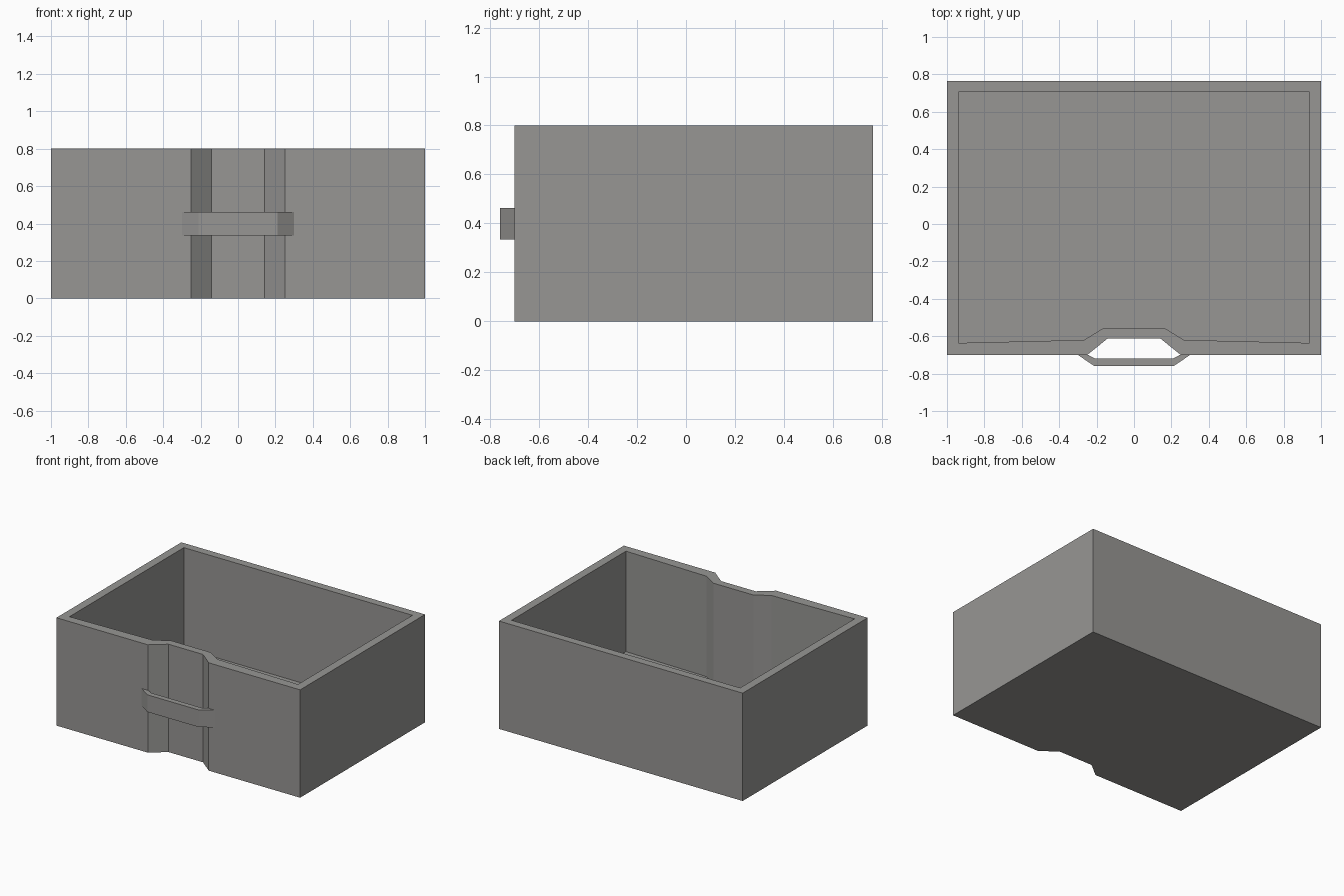
import bpy, bmesh

if "Cube" in bpy.data.objects:
    bpy.data.objects.remove(bpy.data.objects["Cube"])

grey = bpy.data.materials.new("warm_grey")
grey.diffuse_color = (0.31, 0.305, 0.295, 1)
grey.use_nodes = True
grey.node_tree.nodes["Principled BSDF"].inputs["Base Color"].default_value = grey.diffuse_color


def finish(bm, name):
    bmesh.ops.recalc_face_normals(bm, faces=bm.faces)
    mesh = bpy.data.meshes.new(name)
    bm.to_mesh(mesh)
    bm.free()
    mesh.materials.append(grey)
    obj = bpy.data.objects.new(name, mesh)
    bpy.context.collection.objects.link(obj)
    return obj


def mirrored(half):
    """Close a right-half outline (front centre to back) by mirroring it in x."""
    return half + [(-x, y) for x, y in reversed(half)]


def ring(bm, outline, z):
    return [bm.verts.new((x, y, z)) for x, y in outline]


def bridge(bm, a, b):
    n = len(a)
    for i in range(n):
        j = (i + 1) % n
        bm.faces.new((a[i], a[j], b[j], b[i]))


# Open box with a finger notch down the front
HEIGHT, FLOOR = 0.80, 0.055
outer = mirrored([(0.142, -0.613), (0.25, -0.70), (1.0, -0.70), (1.0, 0.764)])
inner = mirrored([(0.163, -0.556), (0.267, -0.62), (0.938, -0.636), (0.938, 0.705)])
bm = bmesh.new()
base, rim_out = ring(bm, outer, 0), ring(bm, outer, HEIGHT)
rim_in, floor = ring(bm, inner, HEIGHT), ring(bm, inner, FLOOR)
bridge(bm, base, rim_out)
bridge(bm, rim_out, rim_in)
bridge(bm, rim_in, floor)
bm.faces.new(base)
bm.faces.new(floor)
finish(bm, "open_box")

# Strap handle bridging the notch
strap = mirrored([(0.212, -0.76), (0.30, -0.70), (0.245, -0.70), (0.207, -0.72)])
bm = bmesh.new()
low, high = ring(bm, strap, 0.335), ring(bm, strap, 0.462)
bridge(bm, low, high)
bm.faces.new(low)
bm.faces.new(high)
finish(bm, "strap_handle")
